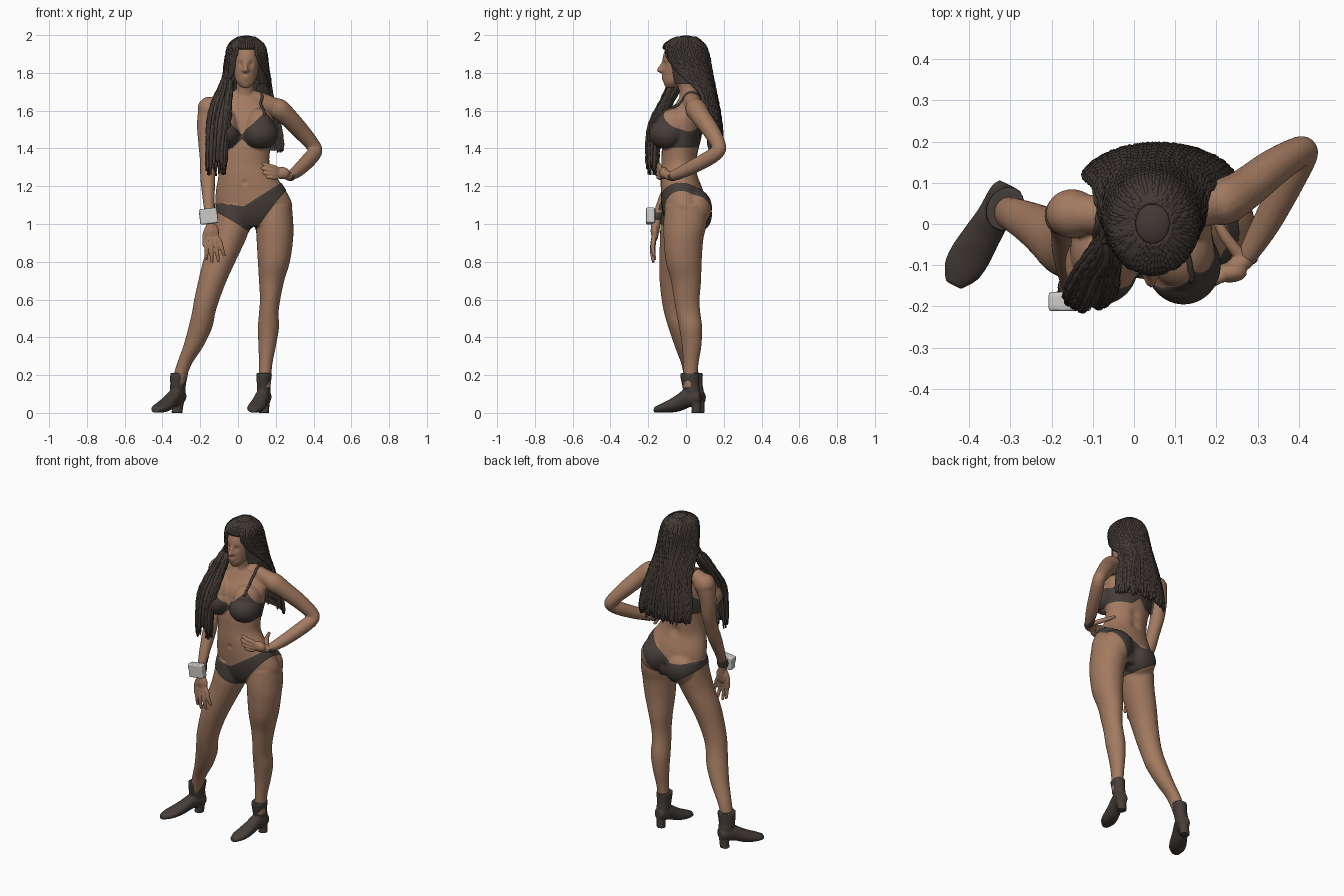
import bpy, bmesh, math, random
from mathutils import Vector, Matrix
from mathutils.bvhtree import BVHTree

if "Cube" in bpy.data.objects:
    bpy.data.objects.remove(bpy.data.objects["Cube"])

random.seed(4)


def material(name, rgb):
    m = bpy.data.materials.new(name)
    m.diffuse_color = (*rgb, 1)
    m.use_nodes = True
    m.node_tree.nodes["Principled BSDF"].inputs["Base Color"].default_value = m.diffuse_color
    return m


SKIN = material("skin brown", (0.365, 0.196, 0.118))
DARK = material("dark brown cloth", (0.060, 0.047, 0.040))
HAIR = material("dark brown hair", (0.054, 0.042, 0.036))
LIGHT = material("pale grey metal", (0.60, 0.59, 0.57))


def spline(pts, k):
    """Catmull-Rom through tuples of any length."""
    P, out = [pts[0]] + list(pts) + [pts[-1]], []
    for i in range(1, len(P) - 2):
        for t in (j / k for j in range(k)):
            out.append(tuple(0.5 * (2 * b + (c - a) * t + (2 * a - 5 * b + 4 * c - d) * t * t
                                    + (3 * b - a - 3 * c + d) * t ** 3)
                             for a, b, c, d in zip(P[i - 1], P[i], P[i + 1], P[i + 2])))
    return out + [tuple(pts[-1])]


def skin_rings(bm, rings, cap=True):
    vs = [[bm.verts.new(p) for p in r] for r in rings]
    n = len(vs[0])
    for a, b in zip(vs, vs[1:]):
        for i in range(n):
            bm.faces.new((a[i], a[(i + 1) % n], b[(i + 1) % n], b[i]))
    if cap:
        bm.faces.new(vs[0][::-1])
        bm.faces.new(vs[-1])


def loft(bm, rows, k=5, n=28, axis="z", cap=True):
    """Elliptic sections (position, centre1, centre2, radius1, radius2)."""
    rings = []
    for s, a, b, ra, rb in spline(rows, k):
        uv = [(a + ra * math.cos(2 * math.pi * i / n), b + rb * math.sin(2 * math.pi * i / n)) for i in range(n)]
        rings.append([(u, v, s) if axis == "z" else (u, s, v) for u, v in uv])
    skin_rings(bm, rings, cap)


def tube(bm, pts, k=5, n=14):
    """Round tube through (x, y, z, radius), with an untwisted frame."""
    S = spline(pts, k) if k > 1 else pts
    rings, u = [], Vector((.83, .51, .22))
    for i, p in enumerate(S):
        d = (Vector(S[min(i + 1, len(S) - 1)][:3]) - Vector(S[max(i - 1, 0)][:3])).normalized()
        u = (u - d * u.dot(d)).normalized()
        v = d.cross(u)
        rings.append([Vector(p[:3]) + p[3] * (u * math.cos(t) + v * math.sin(t))
                      for t in (2 * math.pi * j / n for j in range(n))])
    skin_rings(bm, rings)


def ball(bm, c, r):
    bmesh.ops.create_uvsphere(bm, u_segments=28, v_segments=18, radius=1,
                              matrix=Matrix.Translation(c) @ Matrix.Diagonal((*r, 1)))


def finish(bm, name, mats, voxel=0, smooth=4):
    bmesh.ops.recalc_face_normals(bm, faces=bm.faces[:])
    me = bpy.data.meshes.new(name)
    bm.to_mesh(me)
    bm.free()
    ob = bpy.data.objects.new(name, me)
    bpy.context.scene.collection.objects.link(ob)
    if voxel:  # fuse overlapping parts into one smooth skin
        r = ob.modifiers.new("fuse", "REMESH")
        r.mode, r.voxel_size = "VOXEL", voxel
        s = ob.modifiers.new("soften", "SMOOTH")
        s.factor, s.iterations = 0.5, smooth
        dg = bpy.context.evaluated_depsgraph_get()
        ob.data = bpy.data.meshes.new_from_object(ob.evaluated_get(dg))
        ob.modifiers.clear()
        ob.data.name = name
    ob.data.materials.clear()
    for m in mats:
        ob.data.materials.append(m)
    ob.data.shade_smooth()
    return ob


# body: torso, buttocks, breasts, legs, shoulders, arms, neck, head
bm = bmesh.new()
loft(bm, [(0.99, .075, 0, .13, .09), (1.04, .085, -.005, .185, .11), (1.1, .085, -.01, .203, .118),
          (1.17, .07, -.02, .188, .113), (1.25, .05, -.035, .155, .1), (1.32, .033, -.035, .135, .096),
          (1.4, .03, -.03, .142, .098), (1.48, .03, -.018, .155, .1), (1.56, .03, -.008, .16, .096),
          (1.62, .03, .01, .135, .075), (1.68, .035, .02, .07, .05)])
for x, z in ((.17, 1.085), (.0, 1.05)):
    ball(bm, (x, .045, z), (.1, .09, .1))
for x, s in ((.12, 1), (-.08, -1)):
    ball(bm, (x, -.1, 1.477), (.088, .093, .08))
    ball(bm, (x - .005 * s, -.065, 1.52), (.08, .095, .095))
loft(bm, [(1.1, .185, 0, .1, .11), (1.0, .193, -.005, .1, .115), (.92, .195, -.013, .097, .105),
          (.8, .19, -.012, .085, .095), (.7, .178, 0, .067, .08), (.6, .17, .004, .054, .068),
          (.53, .163, .012, .052, .064), (.45, .161, .025, .056, .061), (.35, .154, .03, .046, .051),
          (.25, .146, .025, .035, .04), (.13, .14, .02, .033, .036)])
loft(bm, [(1.1, -.02, -.01, .095, .11), (1.0, -.03, -.02, .097, .115), (.92, -.052, -.032, .094, .106),
          (.8, -.1, -.05, .086, .092), (.7, -.135, -.06, .075, .08), (.6, -.165, -.06, .067, .069),
          (.53, -.182, -.05, .062, .066), (.45, -.2, -.03, .063, .063), (.35, -.238, -.005, .053, .054),
          (.25, -.288, .02, .039, .043), (.13, -.325, .035, .034, .036)])
tube(bm, [(-.14, .025, 1.622, .05), (-.05, .02, 1.65, .047), (.035, .02, 1.665, .05),
          (.12, .03, 1.65, .047), (.2, .05, 1.615, .05)])
ball(bm, (-.15, .025, 1.61), (.064, .06, .064))
tube(bm, [(-.15, .025, 1.62, .052), (-.157, .025, 1.59, .056), (-.168, .02, 1.52, .05), (-.167, .01, 1.42, .043),
          (-.163, -.02, 1.33, .039), (-.16, -.06, 1.24, .04), (-.155, -.12, 1.12, .031),
          (-.15, -.155, 1.03, .024)])
tube(bm, [(.19, .045, 1.62, .05), (.22, .055, 1.605, .057), (.27, .085, 1.56, .051), (.335, .135, 1.49, .046),
          (.395, .172, 1.42, .039), (.41, .17, 1.385, .037), (.38, .115, 1.345, .04),
          (.32, .0, 1.285, .035), (.27, -.085, 1.25, .024)])
tube(bm, [(.035, .02, 1.62, .056), (.037, .012, 1.7, .048), (.042, -.005, 1.8, .05)])
loft(bm, [(1.722, .04, -.083, .022, .025), (1.75, .04, -.068, .047, .052), (1.79, .04, -.045, .062, .079),
          (1.83, .042, -.03, .07, .094), (1.88, .043, -.02, .074, .104), (1.925, .045, -.012, .068, .095),
          (1.955, .045, 0, .045, .06), (1.965, .045, 0, .02, .02)])
tube(bm, [(.041, -.118, 1.86, .009), (.04, -.13, 1.835, .01), (.04, -.142, 1.815, .013), (.04, -.125, 1.808, .011)])
for x in (.027, .053):
    ball(bm, (x, -.122, 1.815), (.01, .013, .009))
for z, w in ((1.783, .022), (1.77, .018)):
    ball(bm, (.04, -.117, z), (w, .013, .008))
body = finish(bm, "body", [SKIN, DARK], 0.007)

# sculpted dents, then bikini cut cleanly into the body
bm = bmesh.new()
bm.from_mesh(body.data)
DENTS = [((.012, -.115, 1.848), .014, .009), ((.07, -.115, 1.848), .014, .009), ((.035, -.14, 1.22), .012, .01),
         ((.04, .06, 1.28), .03, -.012), ((.04, .06, 1.35), .03, -.012), ((.08, .13, 1.06), .025, -.02)]
for v in bm.verts:
    for c, r, d in DENTS:
        q = (v.co - Vector(c)).length / r
        if q < 3:
            v.co.y += d * math.exp(-q * q)


def plane(z0, sx, sy=0, x0=0.0, y0=0.0):
    """Sloped plane z = z0 + sx (x - x0) + sy (y - y0)."""
    return Vector((x0, y0, z0)), Vector((-sx, -sy, 1)).normalized()


waist = [plane(1.11, -.1, 0, -.12), plane(1.1, .64, 0, .04)]
legs = [plane(1.07, -.6, -.06, -.12, -.13), plane(.985, 1.32, -.12, .1, -.13)]
neck = [plane(1.475, s * .95, 0, .02) for s in (1, -1)]
outer = [plane(1.715, s * 1.05, -.5, .02, -.1) for s in (1, -1)]
under = [plane(1.405, 0)] + [plane(1.45, s * .9, 0, .02) for s in (1, -1)]
for planes, lo, hi in ((waist + legs, .93, 1.3), (neck + outer + under, 1.37, 1.64)):
    for co, no in planes:
        faces = [f for f in bm.faces if lo < f.calc_center_median().z < hi]
        geom = list({e for f in faces for e in f.edges} | {v for f in faces for v in f.verts}) + faces
        bmesh.ops.bisect_plane(bm, geom=geom, dist=1e-5, plane_co=co, plane_no=no)


def above(p, pl):
    return (p - pl[0]).dot(pl[1]) > 0


for f in bm.faces:
    p = f.calc_center_median()
    f.material_index = 0
    if .93 < p.z < 1.3 and -.128 < p.x < .3:
        f.material_index = int(not all(above(p, w) for w in waist) and all(above(p, l) for l in legs))
    elif 1.37 < p.z < 1.64 and -.125 < p.x < .25:
        f.material_index = int(any(not above(p, n) for n in neck) and not any(above(p, o) for o in outer)
                               and above(p, under[0]) and any(above(p, u) for u in under[1:]))
bm.normal_update()
for v in [v for v in bm.verts if all(f.material_index for f in v.link_faces)]:
    v.co += v.normal * .003
tree = BVHTree.FromBMesh(bm)
bm.to_mesh(body.data)
bm.free()
body.data.shade_smooth()

# bra straps laid on the skin
bm = bmesh.new()
for s in (1, -1):
    path = spline([(.02 + s * a, y, z) for a, y, z in ((.12, -.14, 1.575), (.12, -.08, 1.65), (.115, .01, 1.72),
                                                      (.1, .1, 1.64), (.1, .14, 1.46))], 6)
    tube(bm, [(*tree.find_nearest(Vector(p))[0], .007) for p in path], k=1, n=8)
finish(bm, "bra_straps", [DARK])


# hands: palm and five fingers
def hand(name, wrist, palm, r, knuckles, tips, thumb):
    b = bmesh.new()
    tube(b, [(*wrist, .024), (*palm, .024)])
    ball(b, palm, r)
    for kn, tip in zip(knuckles, tips):
        mid = [(p + q) / 2 for p, q in zip(kn, tip)]
        tube(b, [(*palm, .012), (*kn, .013), (mid[0], mid[1] - .006, mid[2], .0115), (*tip, .008)], n=10)
    tube(b, [(*p, q) for p, q in zip(thumb, (.016, .014, .009))], n=10)
    finish(b, name, [SKIN], .004, 3)


hand("hanging_hand", (-.15, -.155, 1.04), (-.138, -.165, .955), (.038, .02, .05),
     [(-.165, -.17, .91), (-.143, -.175, .905), (-.12, -.175, .905), (-.1, -.172, .915)],
     [(-.168, -.165, .81), (-.138, -.172, .795), (-.103, -.172, .80), (-.072, -.168, .83)],
     [(-.15, -.165, 1.0), (-.175, -.17, .94), (-.178, -.172, .88)])
hand("hip_hand", (.275, -.08, 1.25), (.232, -.118, 1.27), (.042, .024, .032),
     [(.2, -.135, 1.295), (.197, -.137, 1.278), (.197, -.137, 1.262), (.2, -.133, 1.247)],
     [(.125, -.143, 1.322), (.12, -.147, 1.297), (.13, -.148, 1.27), (.15, -.148, 1.248)],
     [(.26, -.08, 1.26), (.215, -.02, 1.275), (.185, .05, 1.28)])

# wrist strap and pale bracelet face
bm = bmesh.new()
loft(bm, [(1.02, -.15, -.158, .03, .03), (1.04, -.151, -.155, .034, .033), (1.062, -.152, -.148, .031, .032)], n=20)
finish(bm, "wrist_strap", [DARK])
bm = bmesh.new()
bmesh.ops.create_cube(bm, size=1, matrix=Matrix.Translation((-.156, -.188, 1.042))
                      @ Matrix.Rotation(-.12, 4, "Y") @ Matrix.Diagonal((.096, .046, .082, 1)))
finish(bm, "bracelet_face", [LIGHT], .005, 8)

# ankle boots with block heels
for name, x, y, turn, lean, size in (("straight_leg_boot", .132, .02, -15, .05, 1),
                                     ("wide_leg_boot", -.33, .037, -28, .15, 1.08)):
    bm = bmesh.new()
    loft(bm, [(.058, 0, .08, .028, .028), (.035, 0, .083, .037, .043), (-.02, 0, .08, .038, .05), (-.07, 0, .053, .042, .043),
              (-.12, 0, .034, .046, .032), (-.16, 0, .024, .041, .023), (-.194, 0, .016, .02, .015)], axis="y")
    loft(bm, [(.07, 0, .018, .033, .035), (.11, 0, .012, .036, .044), (.15, 0, .004, .036, .046), (.19, 0, 0, .04, .05),
              (.21, 0, 0, .041, .051)])
    loft(bm, [(0, 0, .036, .028, .026), (.03, 0, .036, .027, .025), (.08, 0, .03, .032, .03)])
    bmesh.ops.transform(bm, verts=bm.verts[:], matrix=Matrix.Translation((x, y, 0))
                        @ Matrix.Rotation(math.radians(turn), 4, "Z") @ Matrix.Diagonal((size, size, 1, 1)))
    for v in bm.verts:
        v.co.x += lean * (v.co.z - .08)
    finish(bm, name, [DARK], .005, 2)

# hair: thin base shell open at the face, covered with long braids
H = [(1.991, .045, 0, .012, .012), (1.982, .045, 0, .046, .055), (1.955, .045, -.008, .082, .096),
     (1.92, .045, -.006, .098, .115), (1.88, .045, .003, .106, .117), (1.8, .045, .02, .116, .114),
     (1.7, .045, .04, .138, .114), (1.6, .05, .06, .163, .114), (1.5, .055, .08, .183, .108), (1.39, .06, .09, .19, .1)]
HS = spline(H, 12)


def on_hair(z, deg):
    _, a, b, c, d = min(HS, key=lambda r: abs(r[0] - z))
    return a + c * math.cos(math.radians(deg)), b + d * math.sin(math.radians(deg)), z


def bare(p):
    if p.z > 1.74:
        return p.z < 1.925 and p.y < -.02 and abs(p.x - .043) < .064
    return p.y < on_hair(p.z, 0)[1] + .035


bm = bmesh.new()
loft(bm, [(z, a, b, c * .95, d * .95) for z, a, b, c, d in H], n=64, cap=False)
bmesh.ops.delete(bm, geom=[f for f in bm.faces if bare(f.calc_center_median())], context="FACES")
ball(bm, (.045, 0, 1.98), (.045, .05, .018))
finish(bm, "hair_base", [HAIR])


def braid(bm, pts):
    S = spline(pts, 6)
    ph = random.random() * 6
    tube(bm, [(*p, .0092 * (1 + .16 * math.sin(i * 2.1 + ph)) * (.5 if i > len(S) - 3 else 1))
              for i, p in enumerate(S)], k=1, n=6)


bm = bmesh.new()
N = 62
for i in range(N):
    t = i / (N - 1)
    end = 1.4 + random.uniform(-.025, .03)
    pts = []
    for j in range(10):
        z = 1.985 - (1.985 - end) * (j / 9) ** 1.25
        w = min(1, max(0, (1.88 - z) / .19))
        pts.append(on_hair(z, (1 - w) * (-57 + 294 * t) + w * (20 + 140 * t) + random.uniform(-1, 1)))
    braid(bm, pts)
for i in range(11):  # short roots along the forehead
    braid(bm, [on_hair(z, 240 + 6 * i) for z in (1.985, 1.97, 1.95, 1.925)])
finish(bm, "back_braids", [HAIR])

# braids gathered over one shoulder
G = [(-.062, -.055, 1.74, .03, .03), (-.085, -.1, 1.65, .047, .034), (-.1, -.15, 1.55, .056, .037),
     (-.11, -.172, 1.45, .053, .036), (-.116, -.178, 1.28, .05, .03)]
bm = bmesh.new()
loft(bm, [(z, x, y, a * .85, b * .85) for x, y, z, a, b in G[:-1]] + [(1.33, -.115, -.177, .035, .02)], n=20)
for i in range(38):
    t = random.random() * 2 * math.pi
    q = math.sqrt(random.uniform(.45, 1))
    h = 205 + 28 * math.sin(t)
    end = random.uniform(-.03, .04)
    pts = [on_hair(z, h) for z in (1.985, 1.95, 1.88, 1.81)]
    for k, (x, y, z, a, b) in enumerate(G):
        pts.append((x + a * q * math.cos(t) + random.uniform(-.004, .004), y + b * q * math.sin(t), z + (end if k == 4 else 0)))
    braid(bm, pts)
finish(bm, "shoulder_braids", [HAIR])
